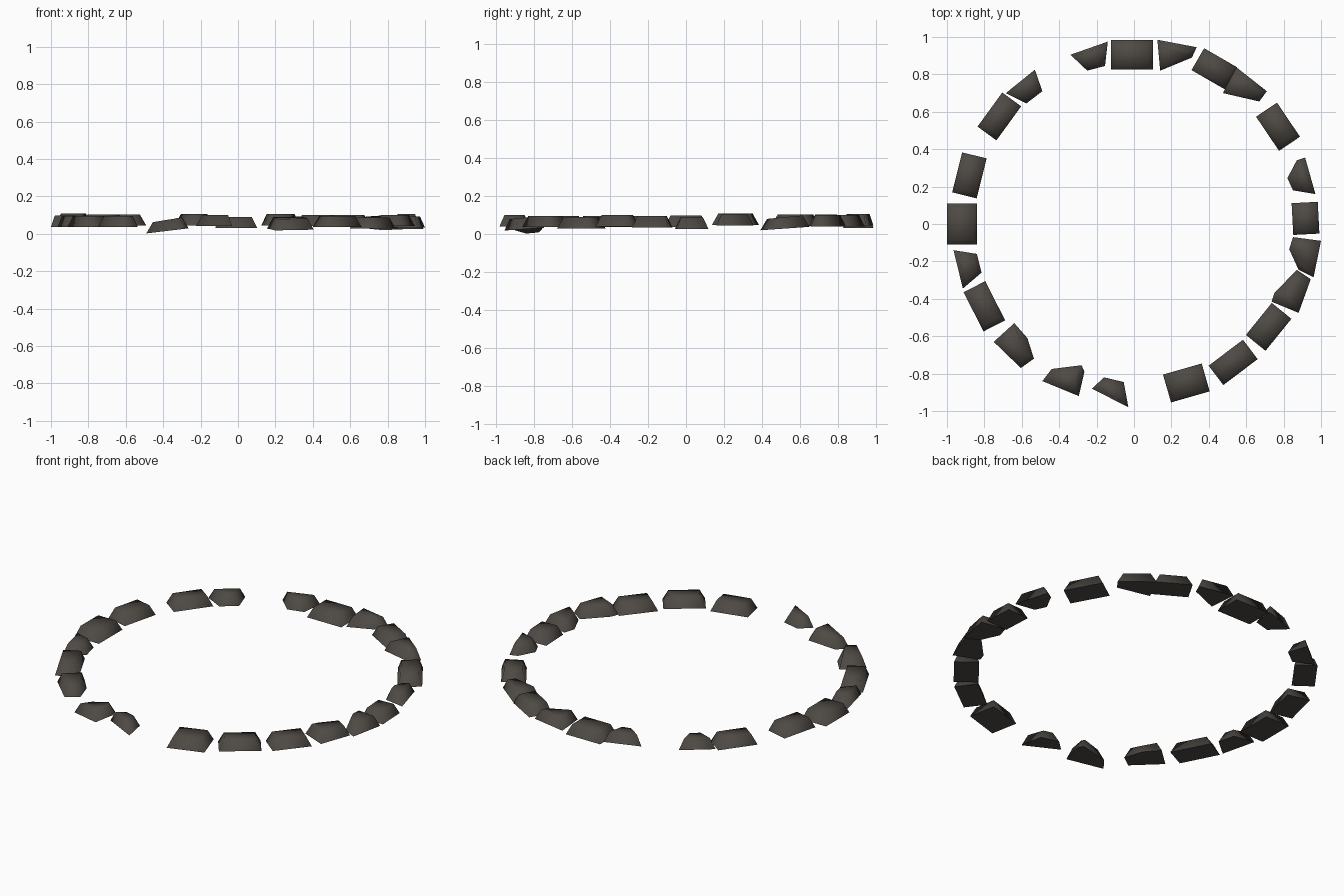
import bpy, bmesh, math
from mathutils import Vector

if "Cube" in bpy.data.objects:
    bpy.data.objects.remove(bpy.data.objects["Cube"])

THICK = 0.06    # stone thickness
TAPER = 0.035   # how far each top corner pulls in

mat = bpy.data.materials.new("dark_stone")
mat.diffuse_color = (0.075, 0.066, 0.057, 1.0)
mat.use_nodes = True
mat.node_tree.nodes["Principled BSDF"].inputs["Base Color"].default_value = mat.diffuse_color


def stone(name, outline, z, sx=0.0, sy=0.0):
    """Tapered slab: wide outline below, smaller top, slightly tilted."""
    pts = [Vector(p) for p in outline]
    c = sum(pts, Vector((0, 0))) / len(pts)
    bm = bmesh.new()
    low, top = [], []
    for p in pts:
        base = z + sx * (p.x - c.x) + sy * (p.y - c.y)
        q = p - (p - c).normalized() * TAPER
        low.append(bm.verts.new((p.x, p.y, base)))
        top.append(bm.verts.new((q.x, q.y, base + THICK)))
    n = len(pts)
    bm.faces.new(low)
    bm.faces.new(top)
    for i in range(n):
        j = (i + 1) % n
        bm.faces.new((low[i], low[j], top[j], top[i]))
    bmesh.ops.recalc_face_normals(bm, faces=bm.faces)
    # soft over the top, crisp around the underside
    for f in bm.faces:
        f.smooth = True
    for e in bm.edges:
        if e.verts[0] in low and e.verts[1] in low:
            e.smooth = False
    me = bpy.data.meshes.new(name)
    bm.to_mesh(me)
    bm.free()
    me.materials.append(mat)
    bpy.context.collection.objects.link(bpy.data.objects.new(name, me))


def rectangle(cx, cy, yaw, length, depth):
    a = math.radians(yaw)
    u = Vector((math.cos(a), math.sin(a))) * length / 2
    v = Vector((-math.sin(a), math.cos(a))) * depth / 2
    c = Vector((cx, cy))
    return [c - u - v, c + u - v, c + u + v, c - u + v]


# Rectangular stones: x, y, yaw, length, depth, base height
slabs = [
    (-.01, .905, 0, .225, .16, .03),
    (.43, .83, -30, .205, .135, .04),
    (.77, .52, -56, .22, .135, .028),
    (.917, .03, -87, .17, .14, .025),
    (.72, -.55, 51, .22, .135, .028),
    (.53, -.74, 37, .23, .13, .035),
    (.28, -.85, 16, .215, .155, .025),
    (-.80, -.44, -63, .235, .13, .035),
    (-.92, 0, 90, .22, .16, .037),
    (-.88, .26, 76, .22, .135, .048),
    (-.72, .575, 54, .225, .125, .042),
]
for i, (x, y, yaw, length, depth, z) in enumerate(slabs):
    stone(f"block_stone_{i + 1:02d}", rectangle(x, y, yaw, length, depth), z,
          sy=0.07 if i in (2, 6) else 0.0)

# Wedge stones: base height, slope x, slope y, outline corners
wedges = [
    (.045, 0, 0, [(-.34, .905), (-.14, .975), (-.155, .845), (-.25, .82)]),
    (.045, 0, 0, [(.125, .985), (.335, .945), (.31, .89), (.14, .82)]),
    (.04, 0, 0, [(.545, .84), (.71, .71), (.67, .655), (.475, .70)]),
    (.045, 0, 0, [(.915, .355), (.97, .16), (.85, .18), (.82, .245), (.87, .34)]),
    (.033, 0, 0, [(.85, -.07), (1, -.09), (.96, -.285), (.88, -.245), (.83, -.135)]),
    (.04, 0, 0, [(.87, -.245), (.945, -.295), (.88, -.475), (.735, -.415), (.75, -.37)]),
    (.04, 0, 0, [(-.225, -.88), (-.16, -.82), (-.055, -.845), (-.03, -.98)]),
    (.018, .12, 0, [(-.49, -.84), (-.44, -.775), (-.28, -.755), (-.265, -.79), (-.295, -.92)]),
    (.035, 0, 0, [(-.64, -.53), (-.57, -.61), (-.535, -.72), (-.605, -.77), (-.75, -.63)]),
    (.035, 0, 0, [(-.965, -.14), (-.84, -.16), (-.815, -.26), (-.915, -.345)]),
    (.043, 0, 0, [(-.53, .825), (-.49, .71), (-.575, .645), (-.685, .70)]),
]
for i, (z, sx, sy, outline) in enumerate(wedges):
    stone(f"wedge_stone_{i + 1:02d}", outline, z, sx, sy)
